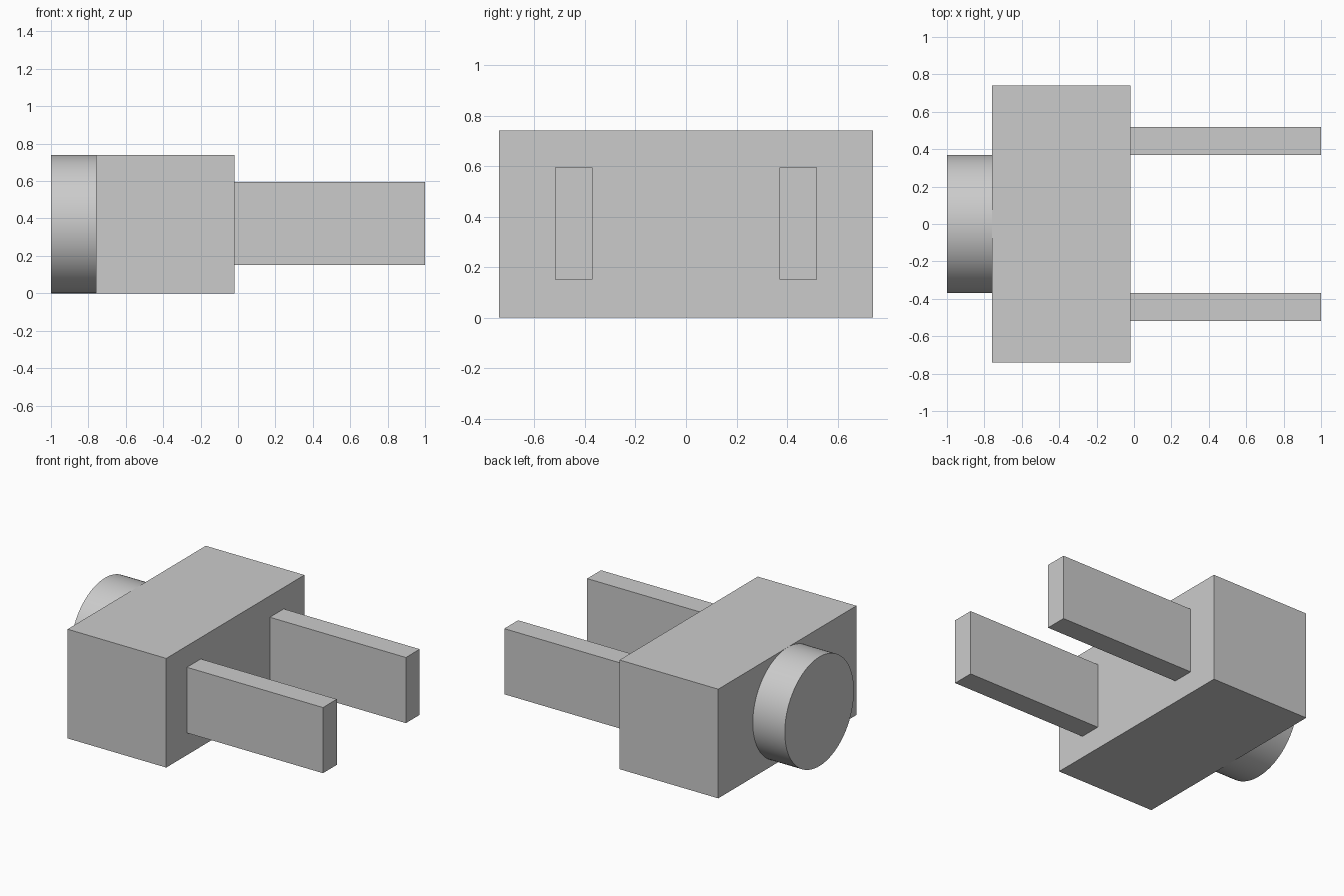
import bpy
import math

# Remove the default object
default = bpy.data.objects.get("Cube")
if default:
    bpy.data.objects.remove(default, do_unlink=True)

# Single flat material
grey = bpy.data.materials.new("light_grey")
grey.use_nodes = True
colour = (0.6, 0.6, 0.6, 1.0)
grey.diffuse_color = colour
for node in grey.node_tree.nodes:
    if node.type == 'BSDF_PRINCIPLED':
        node.inputs["Base Color"].default_value = colour

SIZE = 0.74                 # body depth and height, knob diameter
BACK, FACE = -0.76, -0.02   # x of the body's two long sides
MID_Z = SIZE / 2


def box(name, low, high):
    """Add a box spanning two opposite corners."""
    centre = [(a + b) / 2 for a, b in zip(low, high)]
    bpy.ops.mesh.primitive_cube_add(size=1, location=centre)
    obj = bpy.context.object
    obj.name = name
    obj.scale = [b - a for a, b in zip(low, high)]
    bpy.ops.object.transform_apply(location=False, rotation=False, scale=True)
    obj.data.materials.append(grey)
    return obj


# Block body
box("body", (BACK, -SIZE, 0), (FACE, SIZE, SIZE))

# Pair of flat prongs
for side, name in ((-1, "front_prong"), (1, "back_prong")):
    inner, outer = sorted((side * 0.37, side * 0.518))
    box(name, (FACE, inner, 0.15), (1, outer, 0.595))

# Round knob on the opposite side
bpy.ops.mesh.primitive_cylinder_add(
    vertices=96, radius=SIZE / 2, depth=BACK + 1,
    location=((BACK - 1) / 2, 0, MID_Z), rotation=(0, math.pi / 2, 0))
knob = bpy.context.object
knob.name = "round_knob"
knob.data.materials.append(grey)
bpy.ops.object.shade_smooth_by_angle(angle=math.radians(30))
